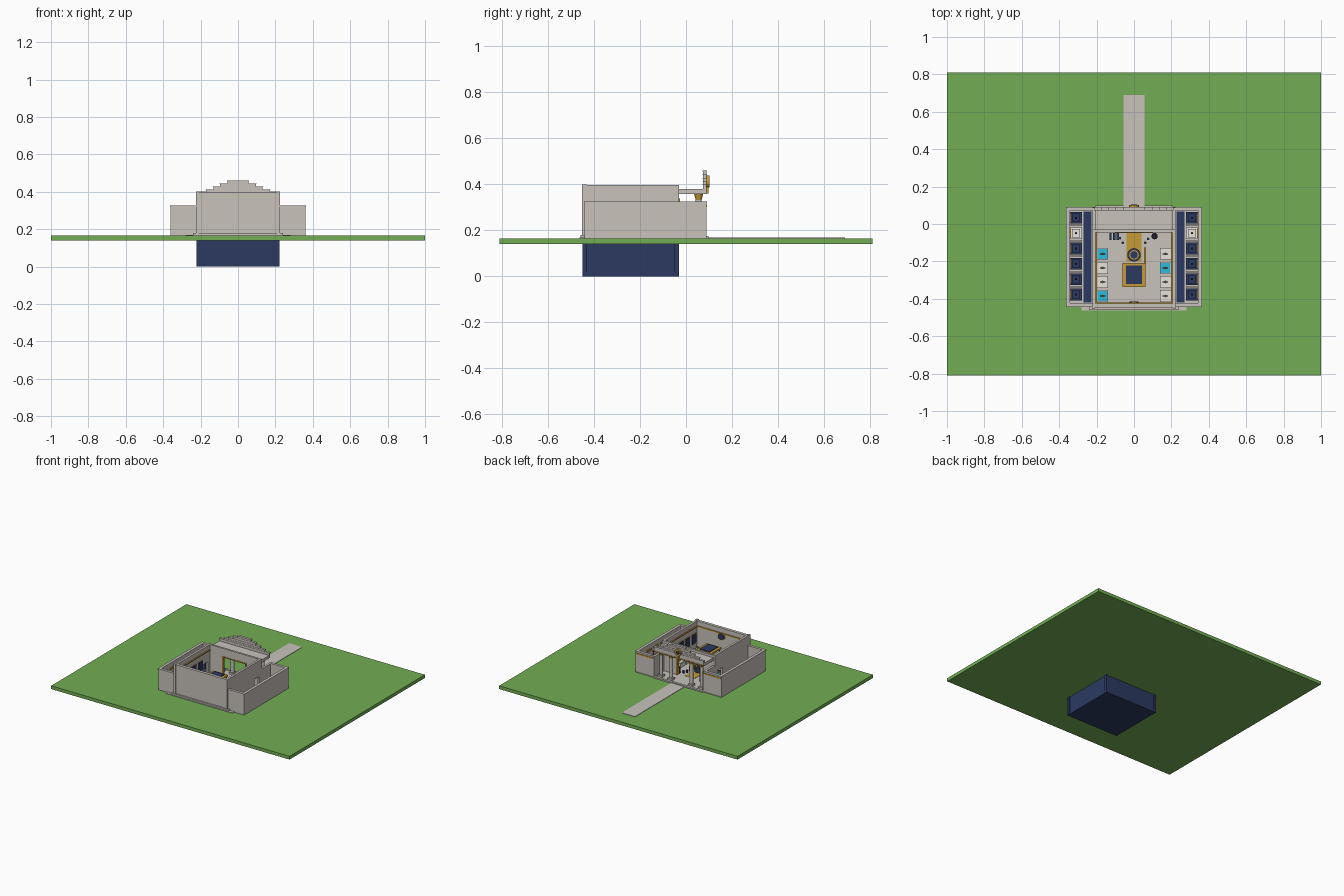
import bpy, bmesh, math
from mathutils import Matrix


def material(name, rgb):
    m = bpy.data.materials.new(name)
    m.diffuse_color = (*rgb, 1)
    return m


GREEN = material("grass green", (0.17, 0.42, 0.09))
STONE = material("pale stone", (0.58, 0.54, 0.50))
NAVY = material("navy blue", (0.025, 0.042, 0.12))
GOLD = material("gold", (0.56, 0.33, 0.04))
CYAN = material("bright cyan", (0.03, 0.50, 0.70))
WHITE = material("off white", (0.80, 0.77, 0.72))
DARK = material("near black", (0.012, 0.014, 0.022))


def finish(bm, name, mat):
    mesh = bpy.data.meshes.new(name)
    bm.to_mesh(mesh)
    bm.free()
    mesh.materials.append(mat)
    ob = bpy.data.objects.new(name, mesh)
    bpy.context.collection.objects.link(ob)
    return ob


def box(name, mat, x0, x1, y0, y1, z0, z1):
    bm = bmesh.new()
    size = Matrix.Diagonal((x1 - x0, y1 - y0, z1 - z0, 1))
    mid = Matrix.Translation(((x0 + x1) / 2, (y0 + y1) / 2, (z0 + z1) / 2))
    bmesh.ops.create_cube(bm, size=1, matrix=mid @ size)
    return finish(bm, name, mat)


def pair(name, mat, x0, x1, *rest):
    """The same box on the right and the left."""
    box(name + "_right", mat, x0, x1, *rest)
    box(name + "_left", mat, -x1, -x0, *rest)


def disc(name, mat, x, y, z, r, depth, axis="Z", r2=None):
    bm = bmesh.new()
    turn = Matrix.Rotation(math.pi / 2, 4, "X") if axis == "Y" else Matrix()
    bmesh.ops.create_cone(bm, cap_ends=True, segments=16, radius1=r,
                          radius2=r if r2 is None else r2, depth=depth,
                          matrix=Matrix.Translation((x, y, z)) @ turn)
    return finish(bm, name, mat)


def ball(name, mat, x, y, z, r):
    bm = bmesh.new()
    bmesh.ops.create_uvsphere(bm, u_segments=10, v_segments=6, radius=r,
                              matrix=Matrix.Translation((x, y, z)))
    return finish(bm, name, mat)


# Lawn, path and cellar
box("lawn", GREEN, -1, 1, -0.81, 0.81, 0.14, 0.165)
box("path", STONE, -0.055, 0.055, 0.09, 0.69, 0.165, 0.168)
box("cellar", NAVY, -0.215, 0.215, -0.445, -0.035, 0.004, 0.14)
box("cellar_base", NAVY, -0.22, 0.22, -0.45, -0.03, 0, 0.018)
for y in (-0.45, -0.05):
    pair("cellar_corner", NAVY, 0.205, 0.222, y, y + 0.02, 0.0, 0.14)

# Floor and front plinth
box("floor", STONE, -0.36, 0.36, -0.44, 0.09, 0.165, 0.17)
box("plinth", STONE, -0.24, 0.24, -0.458, -0.44, 0.165, 0.18)
box("plinth_step", STONE, -0.28, 0.28, -0.462, -0.44, 0.165, 0.169)

# Hall walls, with a doorway to each wing
box("hall_front_wall", STONE, -0.21, 0.21, -0.447, -0.425, 0.165, 0.398)
pair("hall_side_wall", STONE, 0.205, 0.222, -0.447, -0.12, 0.165, 0.398)
pair("hall_side_wall_end", STONE, 0.205, 0.222, -0.065, -0.03, 0.165, 0.398)
pair("wing_door_lintel", STONE, 0.205, 0.222, -0.12, -0.065, 0.275, 0.398)
pair("hall_corner", STONE, 0.208, 0.225, -0.451, -0.43, 0.165, 0.4)
pair("hall_entry_wall", STONE, 0.10, 0.205, -0.045, -0.03, 0.165, 0.398)
box("hall_entry_lintel", STONE, -0.10, 0.10, -0.045, -0.03, 0.335, 0.398)
pair("entry_frame_side", GOLD, 0.094, 0.102, -0.048, -0.027, 0.17, 0.335)
box("entry_frame_top", GOLD, -0.102, 0.102, -0.048, -0.027, 0.33, 0.338)
pair("hall_gold_band", GOLD, 0.198, 0.205, -0.425, -0.045, 0.355, 0.363)
box("front_gold_band", GOLD, -0.2, 0.2, -0.426, -0.419, 0.355, 0.363)

# Wing walls
pair("wing_outer_wall", STONE, 0.345, 0.36, -0.44, 0.088, 0.165, 0.322)
pair("wing_inner_wall", STONE, 0.205, 0.222, -0.03, 0.088, 0.165, 0.322)
for y in (-0.44, 0.073):
    pair("wing_end_wall", STONE, 0.222, 0.345, y, y + 0.015, 0.165, 0.322)
pair("wing_outer_coping", STONE, 0.343, 0.364, -0.443, 0.092, 0.318, 0.326)
for y in (-0.443, 0.071):
    pair("wing_end_coping", STONE, 0.222, 0.343, y, y + 0.02, 0.318, 0.326)
pair("wing_gold_band", GOLD, 0.21, 0.36, 0.087, 0.092, 0.302, 0.312)
pair("wing_carpet", NAVY, 0.227, 0.27, -0.42, 0.068, 0.17, 0.173)

# Exhibit booths along both wings
for side in (-1, 1):
    for i in range(6):
        x, y = side * 0.31, 0.033 - 0.082 * i
        col = WHITE if i == 1 else NAVY
        box("booth_base", col, x - 0.032, x + 0.032, y - 0.031, y + 0.031, 0.17, 0.205)
        box("booth_top", col, x - 0.022, x + 0.022, y - 0.022, y + 0.022, 0.205, 0.225)
        disc("exhibit_stem", DARK, x, y, 0.25, 0.002, 0.06)
        ball("exhibit", DARK, x, y, 0.283, 0.006)
        bx = sorted((side * 0.338, side * 0.345))
        box("booth_sign", GOLD, *bx, y - 0.025, y + 0.025, 0.275, 0.29)
        if i:
            box("booth_divider", STONE, x - 0.033, x + 0.033, y + 0.037, y + 0.045, 0.17, 0.24)

# Portico: steps, columns, roof
box("portico_step", STONE, -0.205, 0.205, 0.08, 0.098, 0.165, 0.175)
for x in (-0.17, -0.085, 0.085, 0.17):
    box("column_foot", STONE, x - 0.018, x + 0.018, 0.037, 0.073, 0.17, 0.185)
    disc("column", STONE, x, 0.055, 0.26, 0.013, 0.15)
    disc("column_capital", GOLD, x, 0.055, 0.344, 0.012, 0.03, r2=0.02)
box("portico_roof", STONE, -0.208, 0.208, -0.03, 0.083, 0.358, 0.38)

# Stepped gable with a gold medallion
tiers = ((0.208, 0.358, 0.4), (0.17, 0.4, 0.413), (0.132, 0.413, 0.428),
         (0.095, 0.428, 0.445), (0.055, 0.445, 0.459))
for w, z0, z1 in tiers:
    box("gable_tier", STONE, -w, w, 0.074, 0.088, z0, z1 - 0.004)
    box("gable_tier_edge", STONE, -w - 0.003, w + 0.003, 0.072, 0.091, z1 - 0.004, z1)
box("gable_gold_band", GOLD, -0.205, 0.205, 0.087, 0.091, 0.362, 0.368)
disc("medallion", GOLD, 0, 0.094, 0.412, 0.026, 0.014, "Y")
disc("medallion_centre", NAVY, 0, 0.101, 0.412, 0.015, 0.004, "Y")
box("medallion_pendant", GOLD, -0.006, 0.006, 0.088, 0.098, 0.36, 0.39)

# Hall carpet, round desk and canopy
box("entry_carpet", GOLD, -0.04, 0.04, -0.2, -0.045, 0.17, 0.172)
disc("round_desk", NAVY, 0, -0.165, 0.188, 0.036, 0.036)
disc("desk_ring", GOLD, 0, -0.165, 0.207, 0.026, 0.004)
disc("desk_centre", NAVY, 0, -0.165, 0.21, 0.02, 0.006)
box("canopy_rim", GOLD, -0.062, 0.062, -0.336, -0.208, 0.29, 0.302)
box("canopy_panel", NAVY, -0.042, 0.042, -0.321, -0.223, 0.302, 0.308)
for y in (-0.33, -0.22):
    pair("canopy_post", GOLD, 0.05, 0.056, y, y + 0.006, 0.17, 0.29)

# Display stands along the hall walls
for side, colours in ((-1, (CYAN, WHITE, WHITE, CYAN)), (1, (WHITE, CYAN, WHITE, WHITE))):
    for i, col in enumerate(colours):
        x, y = side * 0.168, -0.16 - 0.075 * i
        box("display_stand", WHITE, x - 0.03, x + 0.03, y - 0.031, y + 0.031, 0.17, 0.2)
        box("display_top", col, x - 0.026, x + 0.026, y - 0.027, y + 0.027, 0.2, 0.205)
        disc("display_item", GOLD, x, y, 0.215, 0.007, 0.02)
        box("display_arm", DARK, x - 0.015, x + 0.015, y - 0.002, y + 0.002, 0.222, 0.226)
        px = sorted((side * 0.2, side * 0.206))
        box("wall_panel", NAVY, *px, y - 0.024, y + 0.024, 0.24, 0.31)
        fx = sorted((side * 0.203, side * 0.2055))
        box("wall_panel_frame", GOLD, *fx, y - 0.029, y + 0.029, 0.235, 0.315)

# Wall roundel, benches and small furniture
disc("roundel_rim", GOLD, 0, -0.423, 0.335, 0.03, 0.006, "Y")
disc("roundel", NAVY, 0, -0.419, 0.335, 0.024, 0.008, "Y")
for i in range(3):
    x = -0.132 + 0.019 * i
    box("bench", NAVY, x, x + 0.013, -0.085, -0.047, 0.17, 0.195)
disc("side_table", DARK, 0.11, -0.065, 0.19, 0.017, 0.04)
box("rope_stand", GOLD, 0.053, 0.063, -0.21, -0.125, 0.17, 0.21)
for x, y in ((0.075, -0.08), (0.06, -0.1), (-0.06, -0.1), (-0.075, -0.075)):
    disc("stool", NAVY, x, y, 0.18, 0.007, 0.02)
